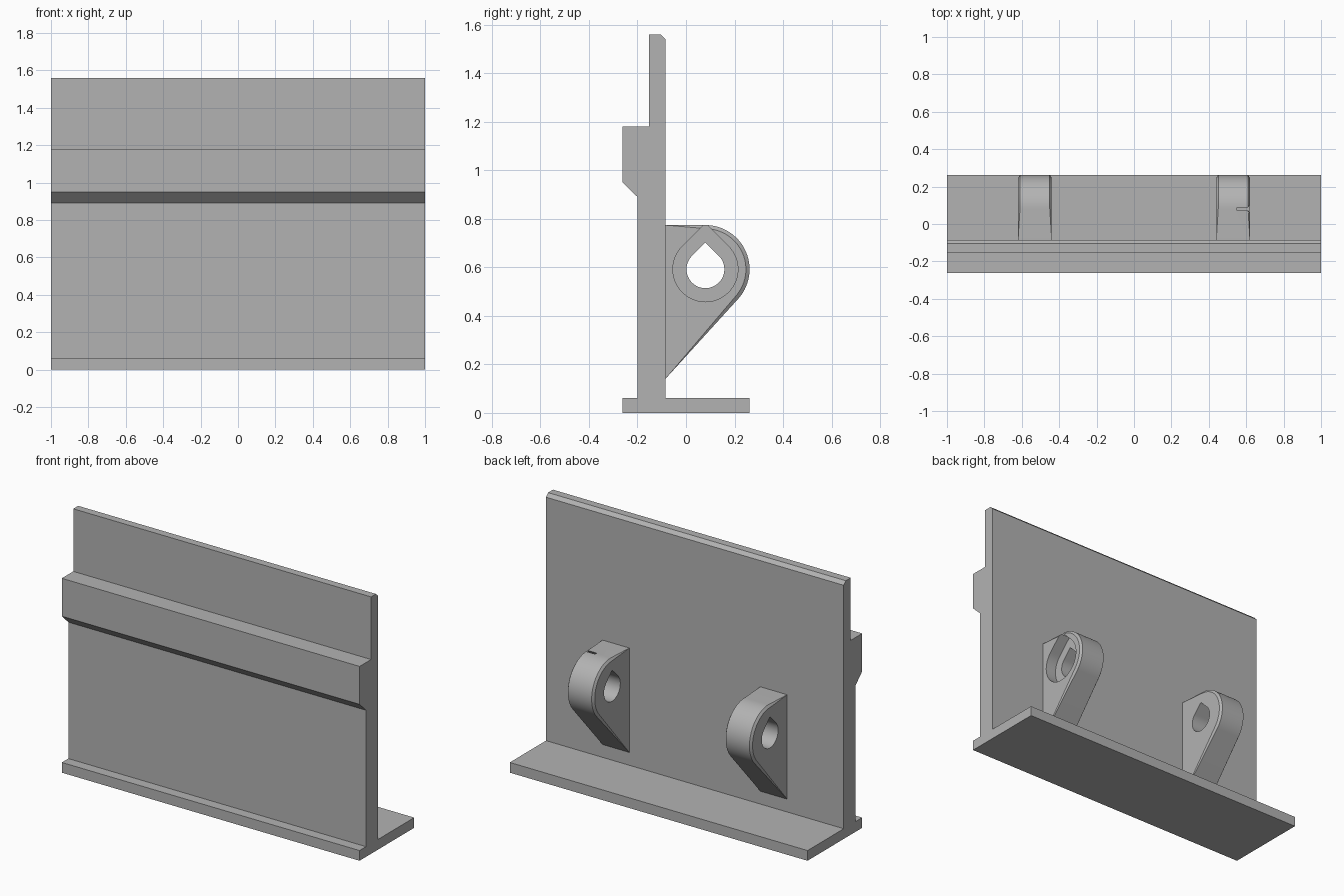
import bpy, bmesh
from math import sin, cos, pi, radians

cube = bpy.data.objects.get("Cube")
if cube:
    bpy.data.objects.remove(cube, do_unlink=True)

grey = bpy.data.materials.new("plain grey")
grey.use_nodes = True
grey.diffuse_color = (0.45, 0.45, 0.45, 1)
grey.node_tree.nodes["Principled BSDF"].inputs["Base Color"].default_value = (0.45, 0.45, 0.45, 1)

PIVOT_Y, PIVOT_Z = 0.08, 0.592
WALL_Y = -0.085


def finish(name, bm):
    bmesh.ops.recalc_face_normals(bm, faces=bm.faces)
    mesh = bpy.data.meshes.new(name)
    bm.to_mesh(mesh)
    bm.free()
    mesh.materials.append(grey)
    obj = bpy.data.objects.new(name, mesh)
    bpy.context.collection.objects.link(obj)
    return obj


def prism(name, profile, x0, x1):
    """Extrude a (y, z) profile along x."""
    bm = bmesh.new()
    face = bm.faces.new([bm.verts.new((x0, y, z)) for y, z in profile])
    moved = bmesh.ops.extrude_face_region(bm, geom=[face])["geom"]
    bmesh.ops.translate(bm, vec=(x1 - x0, 0, 0),
                        verts=[v for v in moved if isinstance(v, bmesh.types.BMVert)])
    return finish(name, bm)


def arc(radius, start, end, steps):
    angles = [radians(start + (end - start) * i / steps) for i in range(steps + 1)]
    return [(PIVOT_Y + radius * cos(a), PIVOT_Z + radius * sin(a)) for a in angles]


def teardrop(radius):
    """Round hole with a 45 degree peak on top."""
    return arc(radius, 135, 405, 48) + [(PIVOT_Y, PIVOT_Z + radius * 2 ** 0.5)]


def cut(obj, cutter):
    mod = obj.modifiers.new("cut", "BOOLEAN")
    mod.operation = "DIFFERENCE"
    mod.solver = "EXACT"
    mod.object = cutter
    bpy.context.view_layer.objects.active = obj
    bpy.ops.object.modifier_apply(modifier=mod.name)
    bpy.data.objects.remove(cutter, do_unlink=True)


def lug(name, x, half=0.09, radius=0.182, chamfer=0.015):
    """Tapered ear with a rounded, chamfered rim."""
    bm = bmesh.new()
    for side in (-1, 1):
        points = [(half, y, z) for y, z in ((WALL_Y, 0.14), (WALL_Y, PIVOT_Z + radius))]
        points += [(half - chamfer * 0.7, y, z) for y, z in arc(radius, -50, 90, 32)]
        points += [(half, y, z) for y, z in arc(radius - chamfer, -50, 90, 32)]
        for w, y, z in points:
            bm.verts.new((x + side * w, y, z))
    hull = bmesh.ops.convex_hull(bm, input=bm.verts)
    bmesh.ops.delete(bm, geom=hull["geom_interior"], context="VERTS")
    bmesh.ops.dissolve_limit(bm, angle_limit=radians(0.5), verts=bm.verts, edges=bm.edges)
    obj = finish(name, bm)
    cut(obj, prism("pivot_hole_cutter", teardrop(0.078), x - 0.2, x + 0.2))
    return obj


# Wall with foot flange, front rail and chamfered top edge
wall_profile = [(-0.262, 0), (0.262, 0), (0.262, 0.062), (WALL_Y, 0.062),
                (WALL_Y, 1.54), (-0.105, 1.56), (-0.152, 1.56), (-0.152, 1.18),
                (-0.262, 1.18), (-0.262, 0.95), (-0.2, 0.89),
                (-0.2, 0.062), (-0.262, 0.062)]
prism("flanged_wall", wall_profile, -1, 1)

# Hinge lugs; the one at +x has a recess in its outer face
left_lug = lug("left_lug", 0.53)
cut(left_lug, prism("recess_cutter", teardrop(0.134), 0.55, 0.8))
right_lug = lug("right_lug", -0.53)

for obj in (left_lug, right_lug):
    bpy.ops.object.select_all(action="DESELECT")
    obj.select_set(True)
    bpy.context.view_layer.objects.active = obj
    bpy.ops.object.shade_smooth_by_angle(angle=radians(25))
